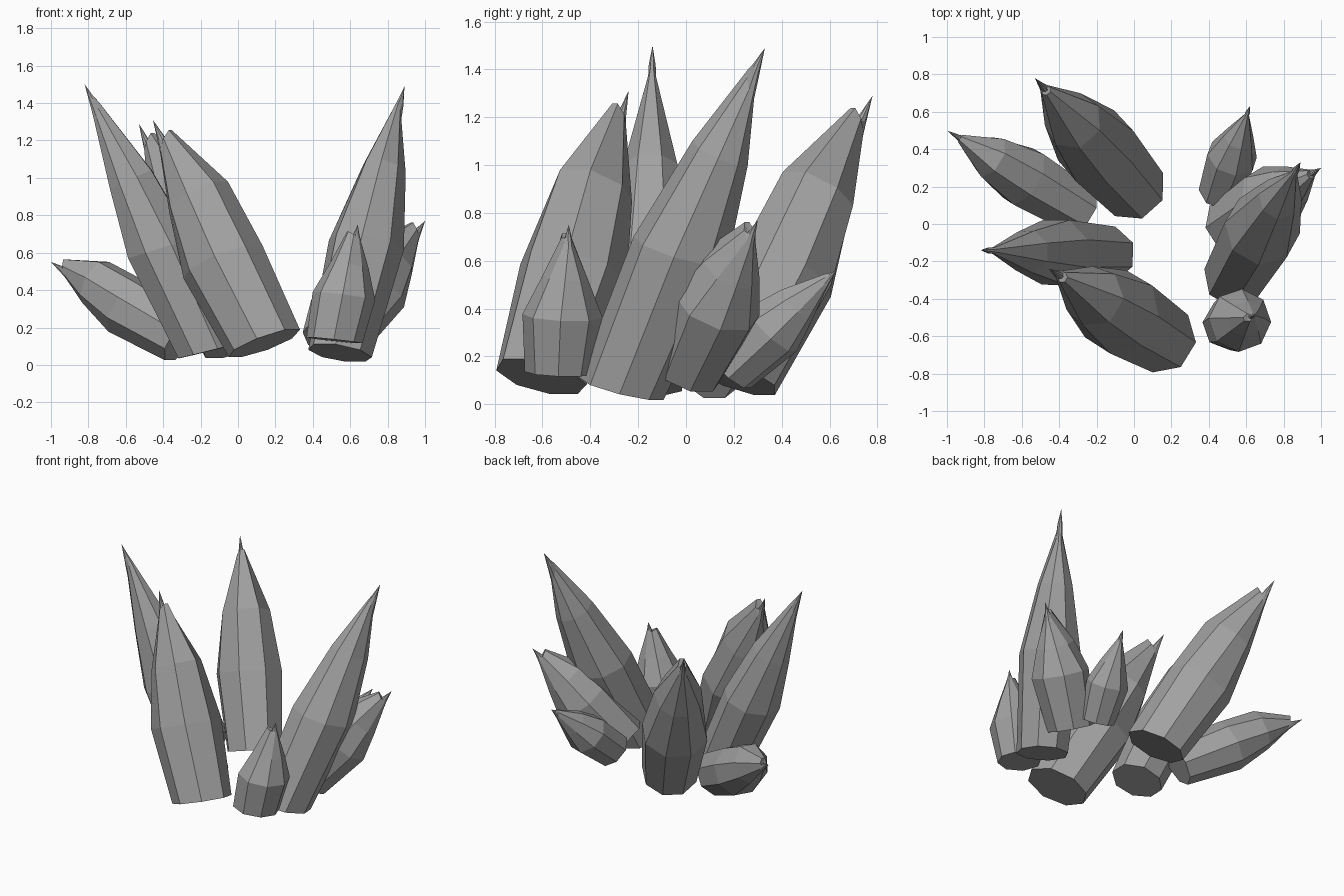
import bpy
import bmesh
from math import cos, sin, pi
from mathutils import Vector

cube = bpy.data.objects.get("Cube")
if cube:
    bpy.data.objects.remove(cube)

# Single stone colour
stone = bpy.data.materials.new("grey_stone")
stone.use_nodes = True
GREY = (0.36, 0.36, 0.36, 1)
stone.diffuse_color = GREY
stone.node_tree.nodes["Principled BSDF"].inputs["Base Color"].default_value = GREY
SIDES = 8


def crystal(name, base, tip, radius, bulge, shoulder, fullness, notch):
    """Leaning shard: bulging shaft, a ridged shoulder on its upper side, split point."""
    base, tip = Vector(base), Vector(tip)
    axis = tip - base
    direction = axis.normalized()
    upper = (Vector((0, 0, 1)) - direction * direction.z).normalized()
    side = direction.cross(upper)

    # Each ring: position and radius on the under side, the same on the upper side, width
    rings = [
        (0.02, 0.86, -0.02, 0.98, 0.92),
        (bulge, 1.0, bulge - 0.03, 1.04, 1.0),
        (shoulder, 0.62, shoulder, fullness, 0.88),
        (0.86, 0.22, 0.93, 0.17 + notch, 0.5),
        (0.92, 0.12, 0.90 if notch else 0.95, 0.10, 0.8),
    ]
    bm = bmesh.new()
    loops = []
    for low_s, low_r, high_s, high_r, width in rings:
        loop = []
        for i in range(SIDES):
            angle = 2 * pi * (i + 0.5) / SIDES
            blend = (1 + cos(angle)) / 2
            s = low_s + (high_s - low_s) * blend
            r = radius * (low_r + (high_r - low_r) * blend)
            across = upper * cos(angle) + side * sin(angle) * width
            loop.append(bm.verts.new(base + axis * s + across * r))
        loops.append(loop)
    bm.faces.new(loops[0])
    point = bm.verts.new(tip)
    for i in range(SIDES):
        j = (i + 1) % SIDES
        for a, b in zip(loops, loops[1:]):
            bm.faces.new((a[i], a[j], b[j], b[i]))
        bm.faces.new((loops[-1][i], loops[-1][j], point))
    bmesh.ops.recalc_face_normals(bm, faces=bm.faces)

    mesh = bpy.data.meshes.new(name)
    bm.to_mesh(mesh)
    bm.free()
    mesh.materials.append(stone)
    bpy.context.collection.objects.link(bpy.data.objects.new(name, mesh))


# Ring of shards: name, base centre, tip, radius, bulge place, shoulder place, fullness, notch
crystal("front_crystal", (0.13, -0.60, 0.11), (-0.455, -0.24, 1.31), 0.225, 0.38, 0.64, 1.0, 0.16)
crystal("back_crystal", (-0.02, 0.21, 0.11), (-0.53, 0.78, 1.29), 0.215, 0.38, 0.64, 1.0, 0.16)
crystal("tall_right_crystal", (-0.17, -0.16, 0.07), (-0.82, -0.14, 1.5), 0.185, 0.4, 0.64, 0.8, 0)
crystal("tall_left_crystal", (0.55, -0.26, 0.06), (0.89, 0.33, 1.49), 0.2, 0.42, 0.69, 0.68, 0)
crystal("low_right_crystal", (-0.30, 0.08, 0.135), (-1.0, 0.5, 0.55), 0.165, 0.43, 0.68, 1.0, 0.16)
crystal("low_left_crystal", (0.53, 0.0, 0.14), (1.0, 0.3, 0.77), 0.185, 0.45, 0.66, 0.9, 0.16)
crystal("small_back_crystal", (0.46, 0.18, 0.14), (0.62, 0.63, 0.56), 0.135, 0.42, 0.64, 0.75, 0)
crystal("small_front_crystal", (0.525, -0.53, 0.13), (0.64, -0.49, 0.75), 0.165, 0.4, 0.65, 0.65, 0.15)
